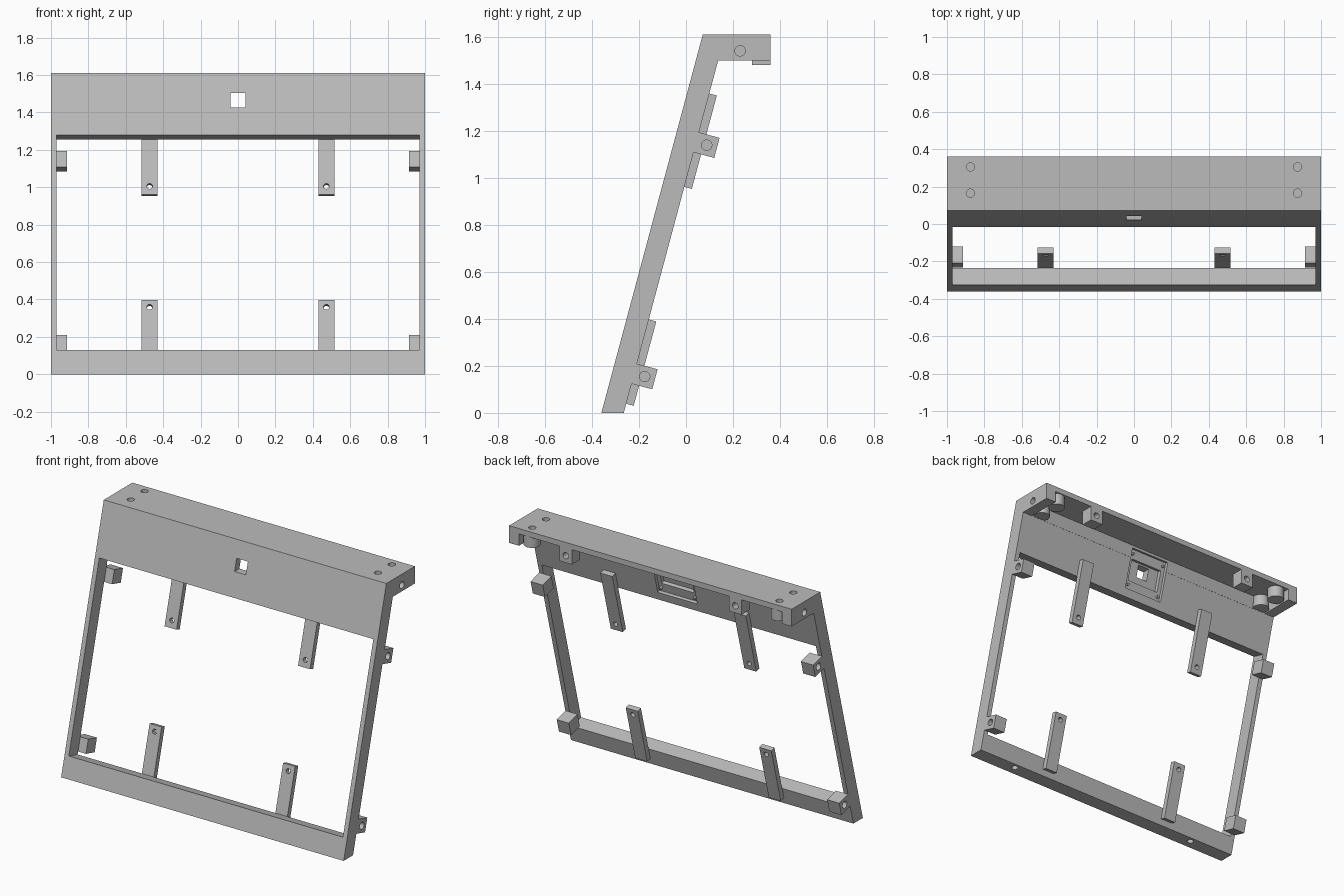
import bpy, bmesh, math
from mathutils import Vector

cube = bpy.data.objects.get("Cube")
if cube:
    bpy.data.objects.remove(cube)

TILT = math.radians(15)
FOOT = -0.36          # front lower edge of the leaning frame
DEPTH = 0.092         # frame depth, measured square to the lean
X, Y, Z = Vector((1, 0, 0)), Vector((0, 1, 0)), Vector((0, 0, 1))
UP = Vector((0, math.sin(TILT), math.cos(TILT)))
BACK = Vector((0, math.cos(TILT), -math.sin(TILT)))

grey = bpy.data.materials.new("plain grey")
grey.use_nodes = True
grey.diffuse_color = (0.5, 0.5, 0.5, 1)
grey.node_tree.nodes["Principled BSDF"].inputs["Base Color"].default_value = (0.5, 0.5, 0.5, 1)


def lean(u, w):
    """Side-plane point (y, z): u up the slope, w backwards from the front."""
    p = UP * u + BACK * w
    return FOOT + p.y, p.z


def extrude(name, profile, x0, x1):
    """Solid from a side profile, extruded across x."""
    bm = bmesh.new()
    face = bm.faces.new([bm.verts.new((x0, y, z)) for y, z in profile])
    moved = bmesh.ops.extrude_face_region(bm, geom=[face])["geom"]
    bmesh.ops.translate(bm, vec=X * (x1 - x0),
                        verts=[v for v in moved if isinstance(v, bmesh.types.BMVert)])
    return finish(name, bm)


def finish(name, bm):
    bmesh.ops.recalc_face_normals(bm, faces=bm.faces)
    mesh = bpy.data.meshes.new(name)
    bm.to_mesh(mesh)
    bm.free()
    mesh.materials.append(grey)
    ob = bpy.data.objects.new(name, mesh)
    bpy.context.collection.objects.link(ob)
    return ob


def slope_box(name, x0, x1, u0, u1, w0, w1):
    return extrude(name, [lean(u0, w0), lean(u1, w0), lean(u1, w1), lean(u0, w1)], x0, x1)


def box(name, x0, x1, y0, y1, z0, z1):
    return extrude(name, [(y0, z0), (y1, z0), (y1, z1), (y0, z1)], x0, x1)


def rod(name, centre, axis, radius, length):
    bm = bmesh.new()
    bmesh.ops.create_cone(bm, cap_ends=True, segments=32, radius1=radius,
                          radius2=radius, depth=length)
    ob = finish(name, bm)
    turn = Z.rotation_difference(axis).to_matrix().to_4x4()
    ob.data.transform(turn)
    ob.data.transform(turn.Translation(Vector(centre)))
    return ob


def cut(target, *cutters):
    for c in cutters:
        c.hide_render = True
        mod = target.modifiers.new("cut", 'BOOLEAN')
        mod.operation, mod.solver, mod.object = 'DIFFERENCE', 'EXACT', c
        bpy.context.view_layer.objects.active = target
        bpy.ops.object.modifier_apply(modifier=mod.name)
        bpy.data.objects.remove(c)


# Main frame: leaning slab with a shelf at the top, then hollowed out
front_top = (FOOT + math.tan(TILT) * 1.61, 1.61)
run = DEPTH / math.cos(TILT)
inner = (FOOT + run + math.tan(TILT) * 1.5, 1.5)
frame = extrude("frame", [(FOOT, 0), front_top, (0.36, 1.61), (0.36, 1.5), inner,
                          (FOOT + run, 0)], -1, 1)
cut(frame, slope_box("window", -0.97, 0.97, 0.135, 1.325, -0.1, 0.3))


def behind(z):
    return FOOT + run + 0.001 + math.tan(TILT) * z, z


cut(frame, extrude("shelf_hollow", [behind(1.49), behind(1.575), (0.5, 1.575), (0.5, 1.49)],
                   -0.93, 0.93))

# Sensor pocket on the back of the panel and its square opening
cut(frame,
    slope_box("pocket", -0.14, 0.14, 1.38, 1.64, DEPTH - 0.02, 0.2),
    slope_box("inner_pocket", -0.115, 0.115, 1.44, 1.58, DEPTH - 0.045, 0.2),
    box("opening", -0.04, 0.04, -0.3, 0.3, 1.427, 1.504))
for x in (-0.12, 0.12):
    for u in (1.41, 1.61):
        y, z = lean(u, DEPTH - 0.012)
        rod("sensor_pin", (x, y, z), BACK, 0.008, 0.02)

for s, side in ((-1, "right"), (1, "left")):
    # Screw holes in the shelf end and the foot
    cut(frame, rod("hole", (s, 0.23, 1.54), X, 0.022, 0.1),
        rod("hole", (s * 0.7, -0.3, 0), Z, 0.02, 0.1))

    # Round posts under the shelf, with screw holes from above
    for y in (0.165, 0.305):
        post = rod(side + "_shelf_post", (s * 0.875, y, 1.54), Z, 0.05, 0.074)
        cut(post, rod("hole", (s * 0.875, y, 1.6), Z, 0.022, 0.14))
        cut(frame, rod("hole", (s * 0.875, y, 1.6), Z, 0.022, 0.14))

    # Lugs hanging from the shelf's rear edge
    lug = box(side + "_shelf_lug", s * 0.6 - 0.045, s * 0.6 + 0.045, 0.28, 0.36, 1.48, 1.576)
    cut(lug, rod("hole", (s * 0.6, 0.36, 1.525), Y, 0.02, 0.1))

    # Side blocks behind the rails, drilled from outside
    for level, u in (("lower", 0.153), ("upper", 1.172)):
        block = slope_box(f"{side}_{level}_block", s * 0.914, s, u, u + 0.088, DEPTH, 0.183)
        cut(block, rod("hole", (s, *lean(u + 0.044, 0.138)), X, 0.022, 0.1))

    # Long mounting tabs with a hole near the free end
    for level, u0, u1, hole in (("lower", 0.065, 0.436, 0.397), ("upper", 1.02, 1.431, 1.066)):
        tab = slope_box(f"{side}_{level}_tab", s * 0.43, s * 0.515, u0, u1, DEPTH, 0.125)
        cut(tab, rod("hole", (s * 0.4725, *lean(hole, 0.11)), BACK, 0.015, 0.1))

# Smooth round walls while keeping hard edges
bpy.ops.object.select_all(action='DESELECT')
for ob in bpy.context.scene.objects:
    if ob.type == 'MESH':
        ob.select_set(True)
        bpy.context.view_layer.objects.active = ob
bpy.ops.object.shade_smooth_by_angle(angle=math.radians(30))
